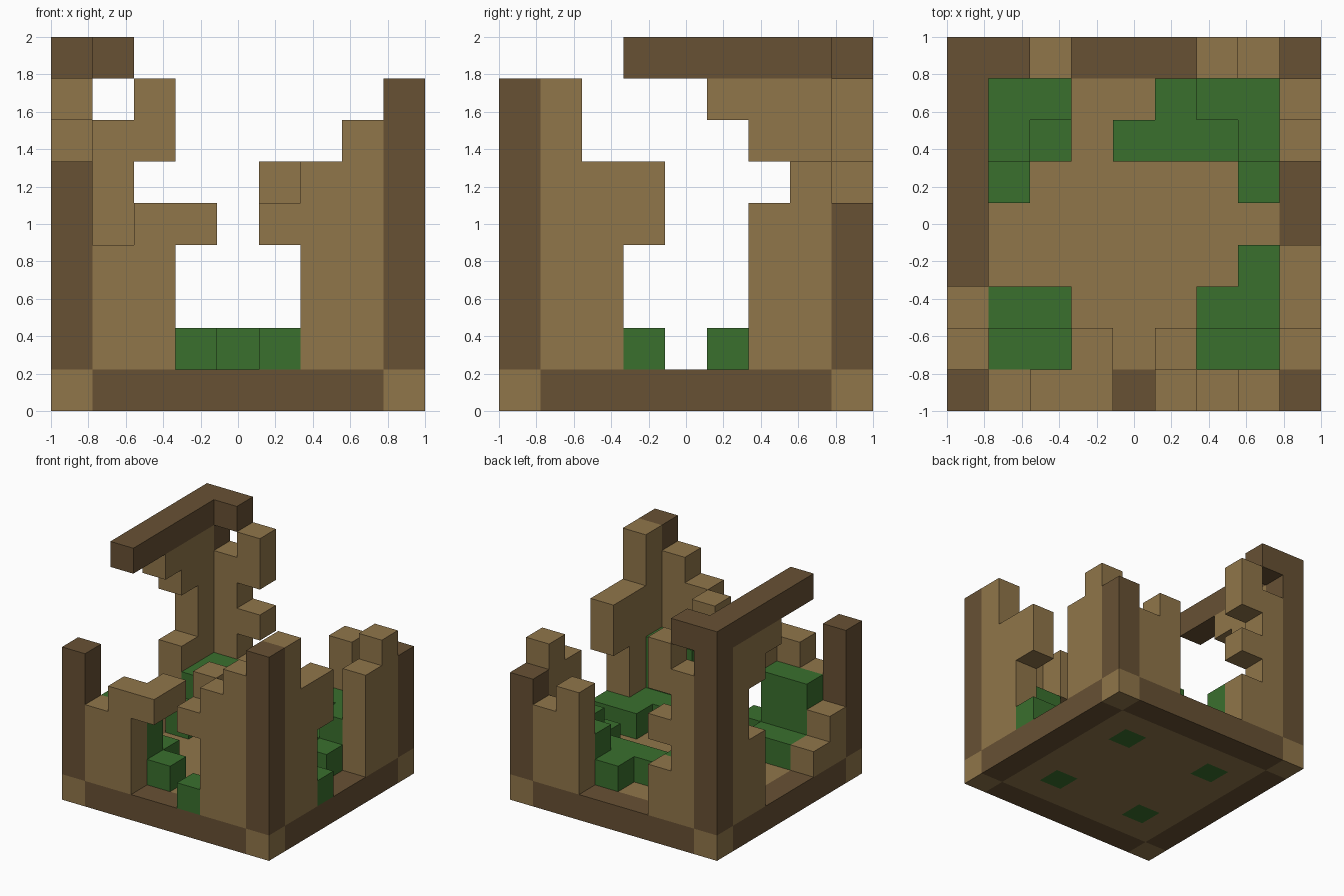
import bpy
import bmesh
from mathutils import Vector

cube = bpy.data.objects.get("Cube")
if cube:
    bpy.data.objects.remove(cube, do_unlink=True)

SIZE = 9
CELL = 2 / SIZE
LAST = SIZE - 1


def make_material(name, colour):
    mat = bpy.data.materials.new(name)
    mat.use_nodes = True
    mat.diffuse_color = (*colour, 1)
    mat.node_tree.nodes["Principled BSDF"].inputs["Base Color"].default_value = (*colour, 1)
    return mat


TAN = make_material("tan timber", (0.28, 0.18, 0.068))
DARK = make_material("dark timber", (0.137, 0.082, 0.034))
GREEN = make_material("leaf green", (0.042, 0.162, 0.027))
PALETTE = [TAN, DARK, GREEN]

cells = {}


def span(value):
    first, last = value if isinstance(value, tuple) else (value, value)
    return range(first, last + 1)


def fill(part, mat, xs, ys, zs):
    """Fill an inclusive range of grid cells."""
    for x in span(xs):
        for y in span(ys):
            for z in span(zs):
                cells[x, y, z] = (part, mat)


def post(part, mat, x, y, top):
    """Stand a column on the base."""
    fill(part, mat, x, y, (1, top))


# Base slab: dark rim, tan corners, tan floor with four green patches
fill("base", DARK, (0, LAST), (0, LAST), 0)
fill("base", TAN, (1, LAST - 1), (1, LAST - 1), 0)
for x in (0, LAST):
    for y in (0, LAST):
        fill("base", TAN, x, y, 0)
for x in (2, 6):
    for y in (2, 6):
        fill("base", GREEN, x, y, 0)

# Corner posts and the broken top beam
post("front_right_post", DARK, 0, 0, 5)
post("front_left_post", DARK, LAST, 0, 7)
post("back_left_post", DARK, LAST, LAST, 4)
post("back_right_post", DARK, 0, LAST, LAST)
fill("top_beam", DARK, 0, (3, LAST - 1), LAST)
fill("top_beam", DARK, 1, LAST, LAST)

# Ruined front wall
for x, top in ((1, 3), (2, 4), (6, 5), (7, 6)):
    post("front_wall", TAN, x, 0, top)
fill("front_wall", TAN, 3, (0, 1), 4)
fill("front_wall", TAN, 5, 0, 4)
fill("front_wall", TAN, 5, 1, (4, 5))

# Ruined wall on the +x side
for y, top in ((1, 7), (2, 5), (6, 4), (7, 5)):
    post("left_wall", TAN, LAST, y, top)
fill("left_wall", TAN, LAST, 3, (4, 5))

# Ruined back wall
for x, top in ((1, 6), (2, 2), (6, 4), (7, 3)):
    post("back_wall", TAN, x, LAST, top)
fill("back_wall", TAN, 2, LAST, 4)
fill("back_wall", TAN, 2, LAST, (6, 7))

# Ruined wall on the -x side
for y, top in ((1, 2), (2, 1), (6, 3), (7, 7)):
    post("right_wall", TAN, 0, y, top)
fill("right_wall", TAN, 0, 6, (6, 7))
fill("right_wall", TAN, 0, 5, 7)

# Bushes in the four inner corners
fill("front_right_bush", GREEN, (1, 2), 1, (1, 3))
fill("front_right_bush", GREEN, (1, 2), 2, 1)
fill("front_right_bush", GREEN, 3, 1, 1)

fill("front_left_bush", GREEN, (6, 7), 1, (1, 3))
fill("front_left_bush", GREEN, (6, 7), 2, 1)
fill("front_left_bush", GREEN, (7, LAST), 3, 1)
fill("front_left_bush", GREEN, 5, 0, 1)

fill("back_left_bush", GREEN, (4, 6), 6, 1)
fill("back_left_bush", GREEN, 5, 7, 1)
fill("back_left_bush", GREEN, 7, 5, 1)
fill("back_left_bush", GREEN, (6, 7), 7, (1, 2))
fill("back_left_bush", GREEN, 7, 6, (1, 2))

fill("back_right_bush", GREEN, (1, 2), 7, (1, 2))
fill("back_right_bush", GREEN, 1, 6, (1, 2))
fill("back_right_bush", GREEN, 2, 6, 1)
fill("back_right_bush", GREEN, 1, 5, 1)


def add_cell(bm, cell, slot):
    """Add only the sides of a cell that are open to the air."""
    centre = Vector(cell) + Vector((0.5, 0.5, 0.5))
    for axis in range(3):
        for sign in (-1, 1):
            normal = Vector((0, 0, 0))
            normal[axis] = sign
            near = list(cell)
            near[axis] += sign
            if tuple(near) in cells:
                continue
            u = Vector((0, 0, 0))
            u[(axis + 1) % 3] = 1
            v = normal.cross(u)
            ring = (-u - v, u - v, u + v, v - u)
            verts = []
            for corner in ring:
                p = (centre + (normal + corner) / 2) * CELL
                verts.append(bm.verts.new((p.x - 1, p.y - 1, p.z)))
            bm.faces.new(verts).material_index = slot


# Turn each part into one flat-shaded mesh
for part in dict.fromkeys(entry[0] for entry in cells.values()):
    own = {c: m for c, (p, m) in cells.items() if p == part}
    mats = [m for m in PALETTE if m in own.values()]
    bm = bmesh.new()
    for cell, mat in own.items():
        add_cell(bm, cell, mats.index(mat))
    bmesh.ops.remove_doubles(bm, verts=bm.verts[:], dist=0.001)
    mesh = bpy.data.meshes.new(part)
    bm.to_mesh(mesh)
    bm.free()
    for mat in mats:
        mesh.materials.append(mat)
    obj = bpy.data.objects.new(part, mesh)
    bpy.context.collection.objects.link(obj)
